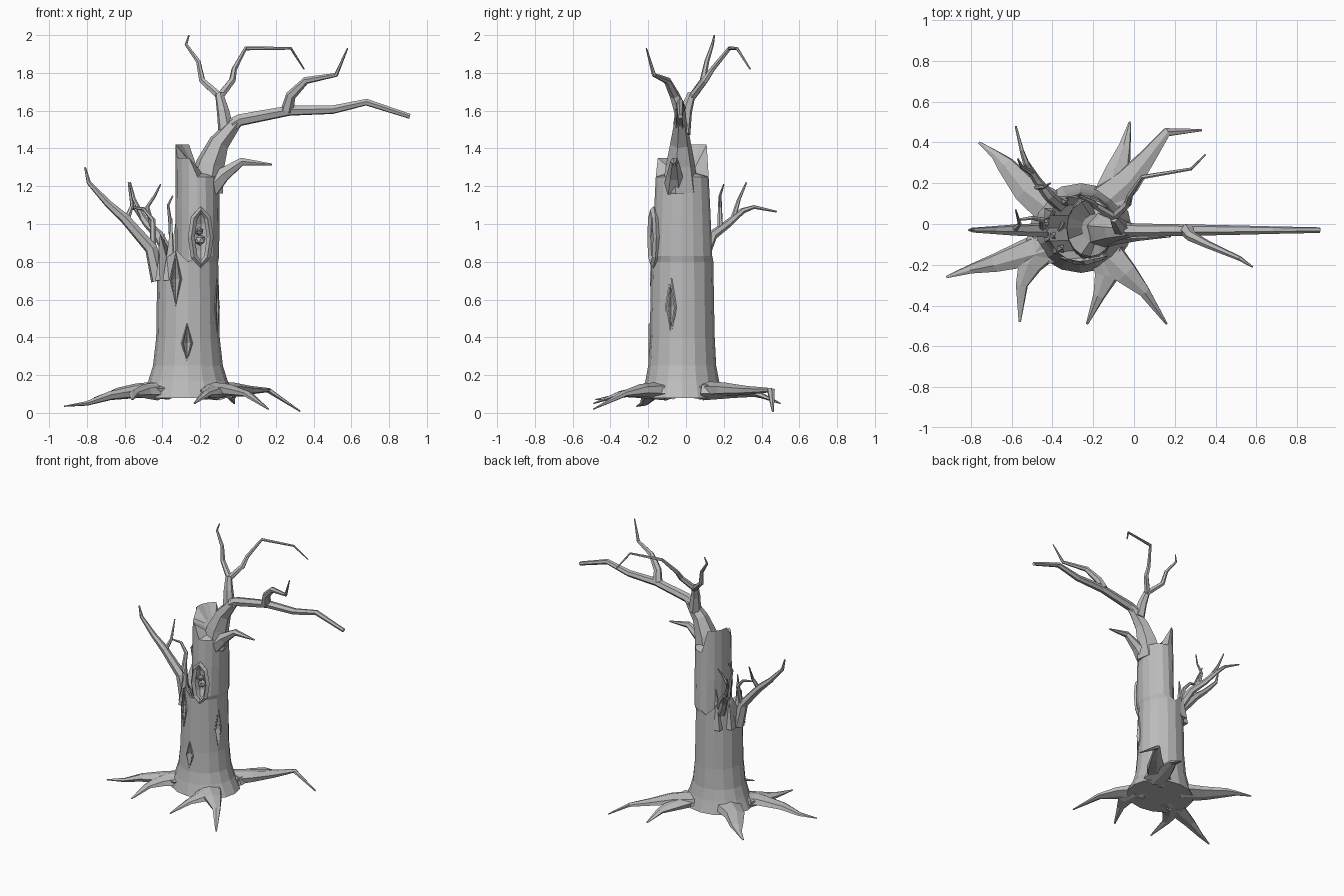
import bpy, bmesh, math
from mathutils import Vector

if "Cube" in bpy.data.objects:
    bpy.data.objects.remove(bpy.data.objects["Cube"])

bark = bpy.data.materials.new("grey bark")
bark.use_nodes = True
tone = (0.5, 0.5, 0.5, 1)
bark.diffuse_color = tone
bark.node_tree.nodes["Principled BSDF"].inputs["Base Color"].default_value = tone


def finish(bm, name):
    """Turn a bmesh into a flat shaded bark object."""
    bmesh.ops.recalc_face_normals(bm, faces=bm.faces)
    mesh = bpy.data.meshes.new(name)
    bm.to_mesh(mesh)
    bm.free()
    mesh.materials.append(bark)
    obj = bpy.data.objects.new(name, mesh)
    bpy.context.collection.objects.link(obj)
    return obj


def skin(bm, rings, closed=False):
    """Bridge equal rings of vertices, capping the ends unless closed."""
    pairs = list(zip(rings, rings[1:]))
    if closed:
        pairs.append((rings[-1], rings[0]))
    for low, high in pairs:
        n = len(low)
        for i in range(n):
            j = (i + 1) % n
            bm.faces.new((low[i], low[j], high[j], high[i]))
    if not closed:
        bm.faces.new(rings[0])
        bm.faces.new(rings[-1])


def tube(name, points, start, end, squash=1, sides=6, closed=False, power=1):
    """Faceted tapering limb through the points."""
    bm = bmesh.new()
    pts = [Vector(p) for p in points]
    n = len(pts)
    rings, normal, last = [], None, None
    for k, p in enumerate(pts):
        before = pts[k - 1] if k or closed else p
        after = pts[(k + 1) % n] if k < n - 1 or closed else p
        tangent = (after - before).normalized()
        if normal is None:
            normal = tangent.orthogonal().normalized()
            if closed:
                normal = Vector((0, 1, 0))
        elif not closed:
            normal = last.rotation_difference(tangent) @ normal
        last = tangent
        other = tangent.cross(normal).normalized()
        radius = end + (start - end) * (1 - k / (n - 1)) ** power
        ring = []
        for i in range(sides):
            a = math.tau * i / sides
            offset = (normal * math.cos(a) + other * math.sin(a)) * radius
            offset.z *= squash
            ring.append(bm.verts.new(p + offset))
        rings.append(ring)
    skin(bm, rings, closed)
    return finish(bm, name)


# Trunk: flared foot, broken outer shell, narrower core, splintered top
SIDES = 16
bm = bmesh.new()
rings = []


def trunk_ring(z, cx, rx, ry, lift=None):
    ring = []
    for i in range(SIDES):
        a = math.tau * i / SIDES
        c, s = math.cos(a), math.sin(a)
        up = lift(i, c, s) if lift else 0
        ring.append(bm.verts.new((cx + rx * c, -.02 + ry * s, z + up)))
    rings.append(ring)


def shell_jag(i, c, s):
    return (.16 if i % 2 else .03) * max(0, -c)


def top_jag(i, c, s):
    return (.17 if s > -.1 else .1) if c < -.3 else 0


trunk_ring(.08, -.26, .25, .22)
trunk_ring(.17, -.265, .21, .195)
trunk_ring(.25, -.265, .185, .18)
trunk_ring(.4, -.265, .168, .172)
trunk_ring(.6, -.265, .165, .168)
trunk_ring(.8, -.265, .16, .165, shell_jag)
trunk_ring(.83, -.215, .115, .158, lambda i, c, s: -.1 * max(0, -c))
trunk_ring(1.05, -.215, .117, .15)
trunk_ring(1.25, -.215, .115, .14, top_jag)
trunk_ring(1.27, -.19, .065, .07, lambda i, c, s: .06 * max(0, -c))
skin(bm, rings)
trunk = finish(bm, "trunk")


def carve(name, place, size, round_shape=False):
    """Cut a hollow out of the trunk."""
    cutter_bm = bmesh.new()
    if round_shape:
        bmesh.ops.create_uvsphere(cutter_bm, u_segments=8, v_segments=6, radius=1)
    else:
        bmesh.ops.create_uvsphere(cutter_bm, u_segments=4, v_segments=2, radius=1)
    for v in cutter_bm.verts:
        v.co = Vector(a * b for a, b in zip(v.co, size)) + Vector(place)
    cutter = finish(cutter_bm, name)
    cutter.hide_render = True
    mod = trunk.modifiers.new(name, 'BOOLEAN')
    mod.object, mod.operation, mod.solver = cutter, 'DIFFERENCE', 'EXACT'
    bpy.context.view_layer.objects.active = trunk
    bpy.ops.object.modifier_apply(modifier=name)
    bpy.data.objects.remove(cutter)


def rim(name, place, along, half, thick, count):
    """Raised lip around a hollow; along is its sideways direction."""
    side = Vector(along)
    pts = []
    for i in range(count):
        a = math.tau * i / count
        pts.append(Vector(place) + side * math.cos(a) + Vector((0, 0, half * math.sin(a))))
    tube(name, pts, thick, thick, sides=4, closed=True)


# Bark slits and the large knothole
carve("slit_low_cut", (-.27, -.19, .37), (.026, .04, .1))
rim("slit_low_lip", (-.27, -.191, .37), (.024, 0, 0), .1, .007, 4)
carve("slit_mid_cut", (-.33, -.175, .71), (.028, .04, .14))
rim("slit_mid_lip", (-.33, -.175, .71), (.026, -.01, 0), .14, .007, 4)
carve("slit_side_cut", (-.11, -.08, .56), (.04, .026, .15))
rim("slit_side_lip", (-.111, -.08, .56), (.008, .024, 0), .15, .007, 4)
carve("knothole_cut", (-.195, -.17, .93), (.05, .06, .14), True)
rim("knothole_lip", (-.197, -.172, .93), (.05, .015, 0), .145, .018, 8)

# Tiny bird peeking out of the knothole
for name, x, y, z, r in (("bird_body", -.2, -.145, .915, .03),
                         ("bird_head", -.205, -.155, .96, .024),
                         ("bird_eye_a", -.217, -.175, .965, .01),
                         ("bird_eye_b", -.195, -.175, .965, .01)):
    bm = bmesh.new()
    bmesh.ops.create_icosphere(bm, subdivisions=1, radius=r)
    bmesh.ops.translate(bm, verts=bm.verts, vec=(x, y, z))
    finish(bm, name)

# Splinters standing on the broken shell
for k, (x, y, z) in enumerate(((-.36, -.12, 1.03), (-.4, -.06, .95),
                               (-.4, .05, .93), (-.34, .11, 1.0))):
    tube(f"splinter_{k}", [(x - .01, y, .7), (x, y, .85), (x + .01, y, z)], .04, .003, sides=4)

# Crown: main bough and the branches growing from it
tube("bough_base", [(-.175, -.03, 1.18), (-.145, -.03, 1.32), (-.1, -.03, 1.43),
                    (-.01, -.03, 1.54)], .1, .034)
tube("bough", [(-.03, -.03, 1.525), (.01, -.03, 1.55), (.27, -.03, 1.6),
               (.5, -.03, 1.605), (.68, -.03, 1.645), (.91, -.03, 1.57)], .038, .014)
tube("bough_twig", [(.26, -.03, 1.6), (.28, -.06, 1.68), (.36, -.1, 1.76),
                    (.52, -.17, 1.79), (.58, -.21, 1.93)], .035, .004)
tube("upper_branch", [(-.06, -.02, 1.48), (-.08, 0, 1.6), (-.1, .03, 1.69)], .045, .022)
tube("upper_twig_a", [(-.09, .03, 1.67), (-.19, .09, 1.76), (-.21, .11, 1.86),
                      (-.275, .14, 1.95), (-.26, .15, 2)], .022, .004)
tube("upper_twig_b", [(-.1, .03, 1.67), (-.03, .1, 1.76), (-.02, .14, 1.82),
                      (.04, .23, 1.93), (.28, .27, 1.93), (.35, .34, 1.82)], .022, .004)
tube("short_branch", [(-.15, -.06, 1.19), (-.08, -.06, 1.26), (.02, -.06, 1.33),
                      (.18, -.06, 1.315)], .06, .005)

# Low limb with its curling twigs
tube("low_limb", [(-.42, -.03, .7), (-.46, -.03, .87), (-.6, -.03, 1.03),
                  (-.69, -.03, 1.11), (-.79, -.03, 1.22), (-.81, -.03, 1.3)], .042, .005)
tube("low_twig_a", [(-.59, -.03, 1.02), (-.56, .0, 1.1), (-.58, .07, 1.22)], .017, .004)
tube("low_twig_b", [(-.45, -.02, .88), (-.45, .02, 1.02), (-.5, .03, 1.08),
                    (-.57, .02, 1.09)], .018, .006)
tube("thin_twig", [(-.35, 0, .85), (-.36, -.02, 1.02), (-.37, -.03, 1.1),
                   (-.345, -.02, 1.15)], .013, .004)

# Rear limb and twigs
tube("rear_limb", [(-.36, .09, .82), (-.42, .14, .94), (-.48, .22, 1.0), (-.53, .3, 1.07),
                   (-.55, .36, 1.09), (-.58, .48, 1.065)], .032, .005)
tube("rear_twig_a", [(-.5, .25, 1.03), (-.55, .28, 1.13), (-.57, .32, 1.22)], .015, .004)
tube("rear_twig_b", [(-.45, .18, .97), (-.48, .18, 1.09), (-.44, .18, 1.15),
                     (-.41, .2, 1.21)], .015, .004)

# Roots spreading from the foot
root_paths = (
    [(-.36, -.09, .12), (-.52, -.14, .115), (-.68, -.19, .09), (-.8, -.22, .05), (-.92, -.26, .035)],
    [(-.44, -.1, .115), (-.51, -.2, .11), (-.55, -.3, .1), (-.56, -.48, .07)],
    [(-.14, -.12, .115), (-.13, -.25, .11), (-.17, -.35, .1), (-.23, -.49, .05)],
    [(-.18, -.1, .12), (-.04, -.24, .12), (.05, -.33, .1), (.16, -.49, .02)],
    [(-.18, .08, .12), (-.03, .21, .125), (.06, .32, .12), (.16, .45, .12), (.33, .46, .008)],
    [(-.12, .1, .115), (-.08, .26, .11), (-.045, .38, .1), (-.02, .5, .05)],
    [(-.38, .06, .12), (-.53, .17, .12), (-.63, .29, .11), (-.68, .34, .1), (-.76, .4, .08)],
)
for k, path in enumerate(root_paths):
    tube(f"root_{k}", path, .1, .006, squash=.5, power=1.2)
